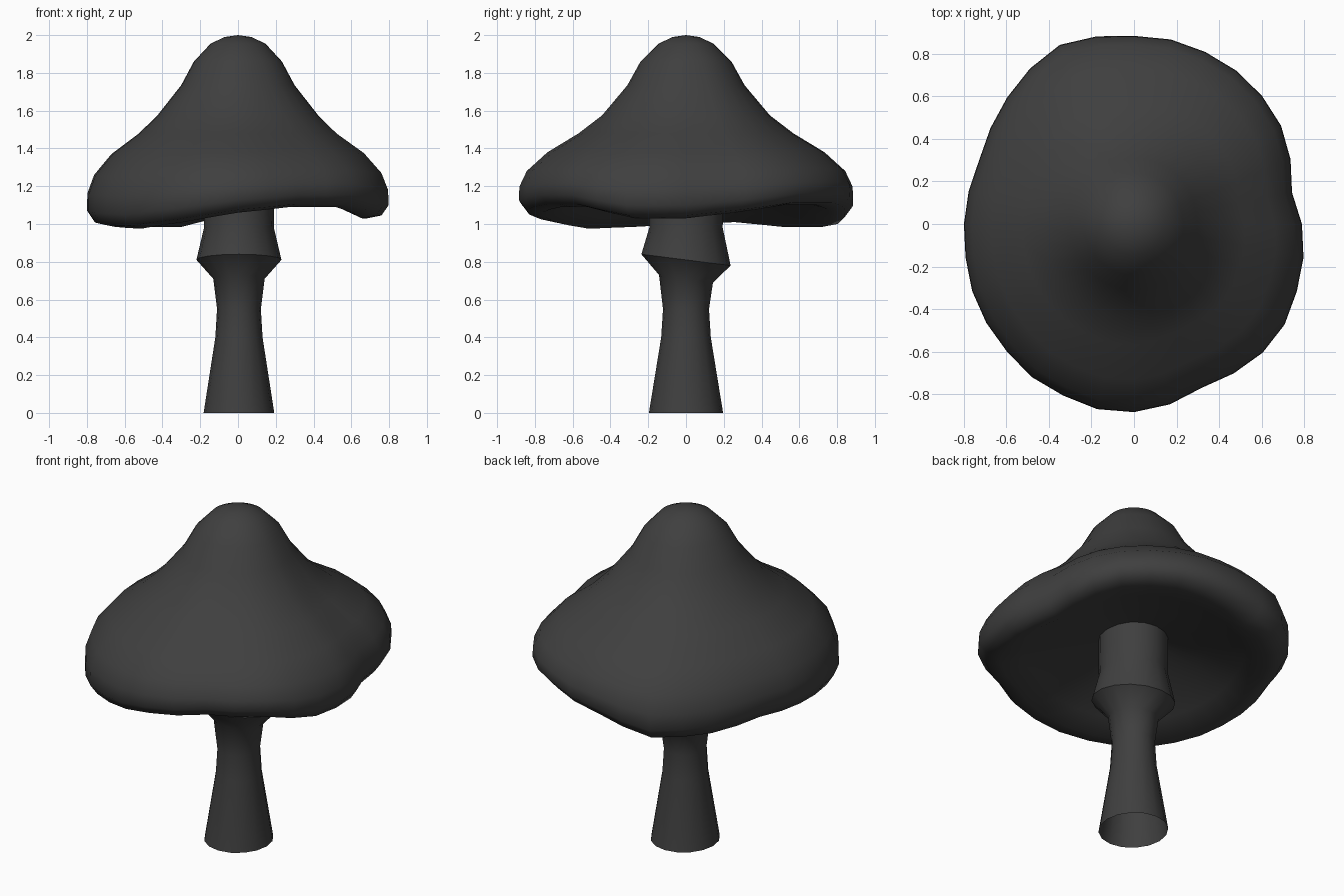
import bpy
from math import sin, cos, tau, radians

if "Cube" in bpy.data.objects:
    bpy.data.objects.remove(bpy.data.objects["Cube"])

mat = bpy.data.materials.new("dark_grey")
mat.diffuse_color = (0.05, 0.05, 0.05, 1)
mat.use_nodes = True
mat.node_tree.nodes["Principled BSDF"].inputs["Base Color"].default_value = mat.diffuse_color


def loft(name, rings, pole=None, angle=40):
    """Skin a list of equally sized closed rings, optionally closed to a pole."""
    n = len(rings[0])
    verts = [p for ring in rings for p in ring]
    faces = []
    for k in range(len(rings) - 1):
        for i in range(n):
            j = (i + 1) % n
            faces.append((k * n + i, k * n + j, (k + 1) * n + j, (k + 1) * n + i))
    if pole:
        verts.append(pole)
        top = (len(rings) - 1) * n
        faces += [(top + i, top + (i + 1) % n, len(verts) - 1) for i in range(n)]
    mesh = bpy.data.meshes.new(name)
    mesh.from_pydata(verts, [], faces)
    mesh.materials.append(mat)
    obj = bpy.data.objects.new(name, mesh)
    bpy.context.collection.objects.link(obj)
    bpy.ops.object.select_all(action='DESELECT')
    obj.select_set(True)
    bpy.context.view_layer.objects.active = obj
    bpy.ops.object.shade_smooth_by_angle(angle=radians(angle))
    return obj


# Cap: uneven brim radius (32 directions) and wavy brim height (16 directions)
brim_r = [.79, .758, .797, .832, .852, .867, .876, .885, .885, .90, .912, .88,
          .843, .812, .788, .793, .80, .808, .824, .836, .847, .866, .873, .888,
          .885, .865, .834, .845, .856, .852, .829, .813]
brim_z = [1.03, 1.06, 1.10, 1.10, 1.06, .985, .985, 1.01,
          1.0, .985, .975, 1.01, 1.06, 1.09, 1.09, 1.03]

# radius, height, share of brim radius variation, share of brim wave
cap_profile = [
    (.15, 1.21, 0, 0), (.40, 1.15, .5, .3), (.60, 1.08, .9, .7),
    (.72, 1.03, 1, 1), (.80, 1.045, 1, 1), (.84, 1.10, 1, .9),
    (.837, 1.18, 1, .6), (.80, 1.27, 1, .35), (.70, 1.375, .9, .15),
    (.545, 1.48, .8, 0), (.435, 1.575, .4, 0), (.305, 1.735, .3, 0),
    (.237, 1.86, .3, 0), (.145, 1.955, 0, 0), (.07, 1.99, 0, 0)]

cap_rings = []
for r, z, wr, wz in cap_profile:
    ring = []
    for i in range(32):
        a = tau * i / 32
        rr = r * (1 + wr * (brim_r[i] / .84 - 1))
        wave = (brim_z[i // 2] + brim_z[(i + 1) // 2 % 16]) / 2 - 1.03
        ring.append((rr * cos(a), rr * sin(a), z + wz * wave))
    cap_rings.append(ring)
loft("mushroom_cap", cap_rings, (0, 0, 2.0), 70)

# Stem: open tube with a tilted collar; radius, height, tilt towards the back
stem_profile = [(.187, 0, 0), (.125, .40, 0), (.116, .55, 0), (.136, .71, .02),
                (.225, .81, .03), (.185, .98, 0), (.187, 1.09, 0), (.187, 1.23, 0)]
stem_rings = [[(.005 + r * cos(tau * i / 16), 1.05 * r * sin(tau * i / 16),
                z - tilt * sin(tau * i / 16)) for i in range(16)]
              for r, z, tilt in stem_profile]
loft("mushroom_stem", stem_rings, None, 40)
